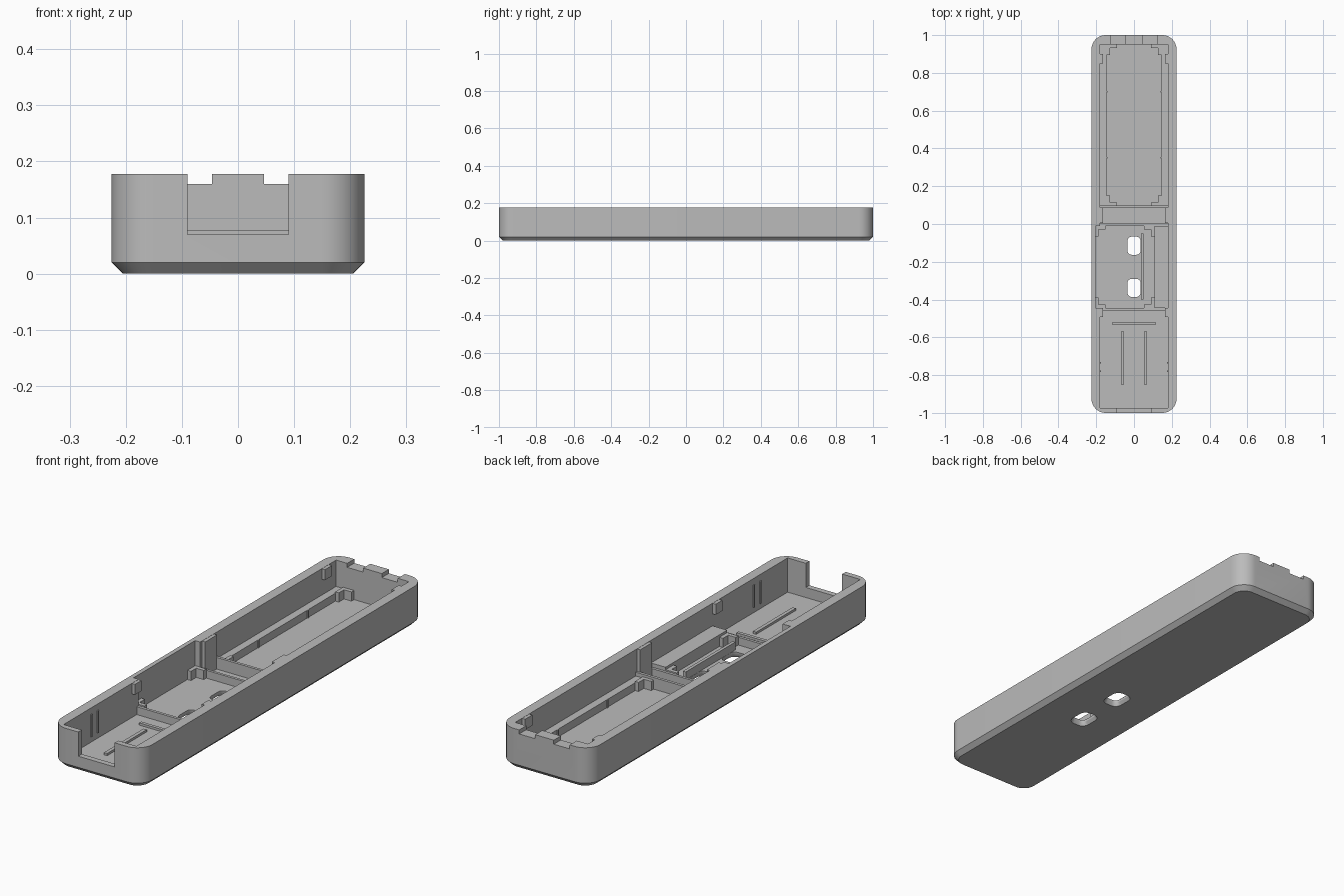
import bpy, bmesh, math

if "Cube" in bpy.data.objects:
    bpy.data.objects.remove(bpy.data.objects["Cube"], do_unlink=True)

grey = bpy.data.materials.new("plain grey")
grey.use_nodes = True
COLOUR = (0.5, 0.5, 0.5, 1)
grey.diffuse_color = COLOUR
grey.node_tree.nodes["Principled BSDF"].inputs["Base Color"].default_value = COLOUR

TOP, FLOOR, LEDGE, WALL = 0.178, 0.025, 0.06, 0.077


def make_object(name, bm):
    bmesh.ops.recalc_face_normals(bm, faces=bm.faces)
    mesh = bpy.data.meshes.new(name)
    bm.to_mesh(mesh)
    bm.free()
    mesh.materials.append(grey)
    obj = bpy.data.objects.new(name, mesh)
    bpy.context.collection.objects.link(obj)
    return obj


def box(name, x0, x1, y0, y1, z0, z1):
    bm = bmesh.new()
    bmesh.ops.create_cube(bm, size=1)
    for v in bm.verts:
        v.co.x = x1 if v.co.x > 0 else x0
        v.co.y = y1 if v.co.y > 0 else y0
        v.co.z = z1 if v.co.z > 0 else z0
    return make_object(name, bm)


def rounded_loft(name, cx, cy, rings, steps=10):
    """Stack rounded rectangles given as (half width, half length, radius, z)."""
    bm = bmesh.new()
    loops = []
    for hx, hy, r, z in rings:
        loop = []
        for q, (sx, sy) in enumerate([(1, 1), (-1, 1), (-1, -1), (1, -1)]):
            for i in range(steps + 1):
                a = (q + i / steps) * math.pi / 2
                loop.append(bm.verts.new((cx + sx * (hx - r) + r * math.cos(a),
                                          cy + sy * (hy - r) + r * math.sin(a), z)))
        loops.append(loop)
    n = len(loops[0])
    for low, high in zip(loops, loops[1:]):
        for i in range(n):
            j = (i + 1) % n
            bm.faces.new((low[i], low[j], high[j], high[i]))
    bm.faces.new(loops[0])
    bm.faces.new(loops[-1])
    return make_object(name, bm)


def cut(target, cutter):
    mod = target.modifiers.new("cut", "BOOLEAN")
    mod.operation, mod.solver, mod.object = "DIFFERENCE", "EXACT", cutter
    graph = bpy.context.evaluated_depsgraph_get()
    mesh = bpy.data.meshes.new_from_object(target.evaluated_get(graph))
    target.modifiers.clear()
    target.data = mesh
    bpy.data.objects.remove(cutter, do_unlink=True)


# Tray shell with chamfered underside
shell = rounded_loft("tray_shell", 0, 0, [
    (0.205, 0.98, 0.055, 0), (0.225, 1, 0.075, 0.02), (0.225, 1, 0.075, TOP)])

# Main cavity, recess in the right wall, front opening
cut(shell, box("cutter", -0.18, 0.18, -0.975, 0.95, FLOOR, 0.3))
cut(shell, box("cutter", -0.205, -0.1, -0.445, -0.01, FLOOR, 0.3))
cut(shell, box("cutter", -0.09, 0.09, -1.1, -0.9, 0.07, 0.3))

# Notches along the top of the back wall
for s in (-1, 1):
    x0, x1 = sorted((s * 0.046, s * 0.125))
    cut(shell, box("cutter", x0, x1, 0.9, 1.1, 0.16, 0.3))

# Flared slots through the floor
for y in (-0.115, -0.338):
    cut(shell, rounded_loft("cutter", 0, y, [
        (0.05, 0.062, 0.038, -0.01), (0.035, 0.048, 0.023, 0.015),
        (0.035, 0.048, 0.023, 0.06)], 6))

bpy.ops.object.select_all(action="DESELECT")
bpy.context.view_layer.objects.active = shell
shell.select_set(True)
bpy.ops.object.shade_smooth_by_angle(angle=math.radians(30))

BASE = FLOOR - 0.005

# Cross walls between compartments
box("front_cross_wall", -0.181, 0.181, -0.458, -0.445, BASE, LEDGE)
box("middle_cross_wall", -0.181, 0.181, -0.01, 0.002, BASE, LEDGE)
box("rear_cross_wall", -0.181, 0.181, 0.085, 0.098, BASE, WALL)

# Raised shelf and thin fence beside the middle compartment
box("middle_shelf", 0.108, 0.181, -0.445, -0.01, BASE, WALL)
box("middle_fence", 0.036, 0.05, -0.4, -0.05, BASE, LEDGE)

# Details mirrored on both sides
for side, s in (("right", -1), ("left", 1)):
    def side_box(name, xa, xb, *rest):
        x0, x1 = sorted((s * xa, s * xb))
        box(f"{side}_{name}", x0, x1, *rest)

    side_box("rear_ledge", 0.145, 0.181, 0.098, 0.951, BASE, LEDGE)
    side_box("wall_pillar", 0.165, 0.19, 0.004, 0.088, BASE, TOP - 0.001)
    side_box("front_clip", 0.165, 0.19, -0.492, -0.446, 0.13, TOP - 0.001)
    side_box("rear_clip", 0.165, 0.19, 0.85, 0.9, 0.13, TOP - 0.001)
    side_box("floor_rib", 0.052, 0.068, -0.85, -0.57, BASE, 0.035)
    for y in (-0.78, -0.735):
        side_box("wall_rib", 0.175, 0.181, y - 0.004, y + 0.004, 0.05, 0.15)
    for y in (0.35, 0.7):
        side_box("ledge_rib", 0.141, 0.146, y - 0.004, y + 0.004, BASE, LEDGE)

box("floor_cross_rib", -0.115, 0.115, -0.535, -0.52, BASE, 0.035)


# L-shaped corner brackets inside a rectangular bay
def corner_brackets(name, x0, x1, y0, y1, length, thick, height):
    for x, sx in ((x0, 1), (x1, -1)):
        for y, sy in ((y0, 1), (y1, -1)):
            for dx, dy in ((length, thick), (thick, length)):
                xa, xb = sorted((x, x + sx * dx))
                ya, yb = sorted((y, y + sy * dy))
                box(name, xa, xb, ya, yb, BASE, height)


corner_brackets("rear_bracket", -0.146, 0.146, 0.097, 0.95, 0.055, 0.018, 0.066)
corner_brackets("middle_bracket", -0.205, 0.108, -0.445, -0.01, 0.055, 0.018, 0.066)
